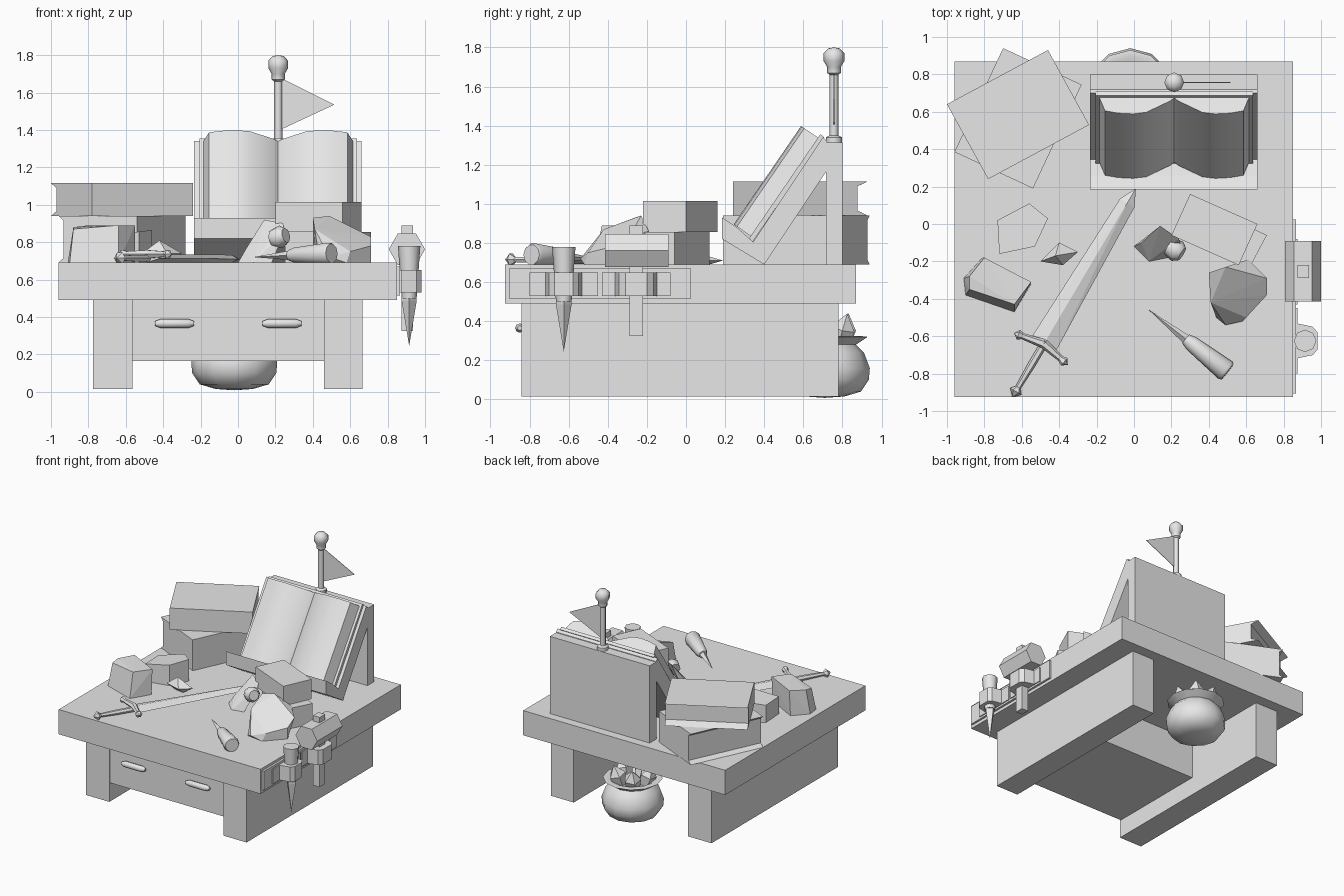
import bpy
import bmesh
import math
from mathutils import Vector, Matrix

default_cube = bpy.data.objects.get("Cube")
if default_cube:
    bpy.data.objects.remove(default_cube, do_unlink=True)

grey = bpy.data.materials.new("plain_grey")
grey.use_nodes = True
grey.diffuse_color = (0.8, 0.8, 0.8, 1)
grey.node_tree.nodes["Principled BSDF"].inputs["Base Color"].default_value = grey.diffuse_color

DESK_TOP = 0.69


def finish(name, bm, smooth=False):
    """Turn a bmesh into a named object with the shared material."""
    bmesh.ops.recalc_face_normals(bm, faces=bm.faces)
    mesh = bpy.data.meshes.new(name)
    bm.to_mesh(mesh)
    bm.free()
    mesh.materials.append(grey)
    obj = bpy.data.objects.new(name, mesh)
    bpy.context.collection.objects.link(obj)
    if smooth:
        bpy.ops.object.select_all(action="DESELECT")
        obj.select_set(True)
        bpy.context.view_layer.objects.active = obj
        bpy.ops.object.shade_smooth_by_angle(angle=math.radians(50))
    return obj


def box(name, x, y, z):
    """Box from (low, high) ranges on each axis."""
    bm = bmesh.new()
    size = [r[1] - r[0] for r in (x, y, z)]
    centre = [(r[0] + r[1]) / 2 for r in (x, y, z)]
    bmesh.ops.create_cube(bm, size=1, matrix=Matrix.Translation(centre) @ Matrix.Diagonal((*size, 1)))
    return finish(name, bm)


def prism(name, outline, depth, smooth=False):
    """Extrude a closed outline of 3D points along a vector."""
    bm = bmesh.new()
    face = bm.faces.new([bm.verts.new(p) for p in outline])
    grown = bmesh.ops.extrude_face_region(bm, geom=[face], use_keep_orig=True)["geom"]
    moved = [v for v in grown if isinstance(v, bmesh.types.BMVert)]
    bmesh.ops.translate(bm, verts=moved, vec=depth)
    return finish(name, bm, smooth)


def side_prism(name, outline, x):
    """Extrude a (y, z) outline across an x range."""
    return prism(name, [(x[0], y, z) for y, z in outline], (x[1] - x[0], 0, 0))


def hull(name, points):
    bm = bmesh.new()
    for p in points:
        bm.verts.new(p)
    bmesh.ops.convex_hull(bm, input=bm.verts[:])
    return finish(name, bm)


def turned(name, profile, start, end=None, sides=12, smooth=True, twist=0):
    """Rings of (radius, distance) around an axis from start towards end."""
    start = Vector(start)
    axis = (Vector(end) - start).normalized() if end else Vector((0, 0, 1))
    turn = axis.to_track_quat("Z", "Y")
    bm = bmesh.new()
    rings = []
    for radius, dist in profile:
        ring = []
        for i in range(sides):
            a = math.tau * i / sides + twist
            ring.append(bm.verts.new(start + turn @ Vector((radius * math.cos(a), radius * math.sin(a), dist))))
        rings.append(ring)
    for low, high in zip(rings, rings[1:]):
        for i in range(sides):
            j = (i + 1) % sides
            bm.faces.new((low[i], low[j], high[j], high[i]))
    bm.faces.new(rings[0])
    bm.faces.new(rings[-1])
    bmesh.ops.remove_doubles(bm, verts=bm.verts, dist=0.0005)
    return finish(name, bm, smooth)


def closed_book(name, corner, across, along, z, notch=0.0):
    """Closed book with a hollow fore edge on its first side."""
    corner, across, along = (Vector((*v, 0)) for v in (corner, across, along))
    step = across.normalized() * notch
    low, high = Vector((0, 0, z[0])), Vector((0, 0, z[1]))
    lip = Vector((0, 0, 0.025))
    outline = [corner + low, corner + across + low, corner + across + high, corner + high]
    if notch:
        outline += [corner + step + high - lip, corner + step + low + lip]
    return prism(name, outline, along)


# Desk
box("desk_top", (-0.96, 0.85), (-0.925, 0.87), (0.49, DESK_TOP))
box("right_leg", (-0.775, -0.565), (-0.84, 0.78), (0.015, 0.49))
box("left_leg", (0.46, 0.665), (-0.84, 0.78), (0.015, 0.49))
box("drawer_box", (-0.565, 0.46), (-0.83, 0.02), (0.165, 0.49))
for side, x in (("right", -0.34), ("left", 0.235)):
    turned(side + "_drawer_handle", [(0.012, 0), (0.024, 0.03), (0.024, 0.18), (0.012, 0.21)],
           (x - 0.105, -0.85, 0.365), (x, -0.85, 0.365), 8)

# Reading stand
STAND_X = (-0.235, 0.66)
box("stand_back", STAND_X, (0.715, 0.8), (DESK_TOP, 1.315))
side_prism("stand_slope", [(0.34, 0.8), (0.4, DESK_TOP), (0.72, 1.17), (0.72, 1.32), (0.7, 1.34)], STAND_X)
side_prism("stand_ledge", [(0.185, 0.93), (0.26, 0.88), (0.35, 0.8), (0.4, DESK_TOP), (0.185, 0.82)], STAND_X)

# Open book lying on the slope
up = Vector((0, 0.565, 0.825))
out = Vector((0, -0.825, 0.565))
spine = Vector((0.215, 0.34, 0.805))


def on_slope(x, height, run=0.0):
    return spine + Vector((x, 0, 0)) + out * height + up * run


prism("open_book_cover", [on_slope(x, h, -0.0) for x, h in
      ((-0.42, 0), (0.42, 0), (0.42, 0.025), (-0.42, 0.025))], up * 0.65)
half_page = [(0.02, 0.045), (0.15, 0.12), (0.22, 0.13), (0.3, 0.125), (0.37, 0.11), (0.4, 0.025)]
for side, s in (("right", -1), ("left", 1)):
    outline = [on_slope(s * x, h, 0.02) for x, h in [(0, 0.025)] + half_page]
    prism(side + "_pages", outline, up * 0.61, smooth=True)

# Flag pole and pennant
turned("flag_pole", [(0.042, 0), (0.042, 0.03), (0.022, 0.04), (0.022, 0.35), (0.035, 0.36), (0.035, 0.39),
       (0.053, 0.42), (0.053, 0.46), (0.03, 0.485), (0, 0.49)], (0.215, 0.757, 1.31), sides=8)
prism("pennant", [(0.225, 0.755, 1.4), (0.515, 0.755, 1.535), (0.225, 0.755, 1.68)], (0, 0.004, 0))

# Stacked books
closed_book("back_lower_book", (-0.96, 0.385), (0.42, -0.195), (0.26, 0.555), (DESK_TOP, 0.94), 0.03)
closed_book("back_upper_book", (-1.0, 0.64), (0.22, -0.4), (0.54, 0.29), (0.94, 1.115), 0.06)
closed_book("side_lower_book", (0.71, -0.06), (-0.09, -0.17), (-0.37, 0.18), (DESK_TOP, 0.855))
closed_book("side_upper_book", (0.3, 0.16), (-0.1, -0.22), (0.36, -0.16), (0.855, 1.015))

# Sword lying on the desk
pommel, tip = Vector((-0.65, -0.925, 0.715)), Vector((0.01, 0.19, 0.71))
aim = (tip - pommel).normalized()
cross = Vector((aim.y, -aim.x, 0))
hilt = pommel + aim * 0.33
lift = Vector((0, 0, 0.022))
shoulder = tip - aim * 0.09
hull("sword_blade", [p + d for p, w in ((hilt, 0.075), (shoulder, 0.045))
     for d in (cross * w, -cross * w, lift, -lift)] + [tip])
turned("sword_grip", [(0, 0), (0.035, 0.035), (0.015, 0.06), (0.02, 0.2), (0.02, 0.35)], pommel, hilt, 6, False)
for s in (1, -1):
    end = hilt + cross * 0.16 * s - aim * 0.03 + lift
    turned("sword_guard", [(0.025, 0), (0.017, 0.12), (0.027, 0.145), (0, 0.17)], hilt + lift, end, 6, False)

# Loose objects on the right half of the desk
hull("leather_pouch", [(0.4, -0.26, DESK_TOP), (0.4, -0.26, 0.93), (0.49, -0.23, 0.94), (0.61, -0.19, 0.86),
     (0.61, -0.19, DESK_TOP), (0.71, -0.29, 0.83), (0.71, -0.38, 0.78), (0.71, -0.38, DESK_TOP),
     (0.6, -0.5, 0.75), (0.58, -0.52, DESK_TOP), (0.49, -0.54, 0.72), (0.44, -0.5, DESK_TOP), (0.41, -0.42, 0.87)])
hull("tilted_jar", [(0, -0.12, DESK_TOP), (0.08, -0.2, DESK_TOP), (0.18, -0.18, DESK_TOP), (0.08, -0.08, 0.7),
     (0.14, -0.01, 0.92), (0.24, -0.08, 0.9), (0.25, -0.11, 0.86), (0.04, -0.1, 0.76)])
turned("jar_mouth", [(0.05, 0), (0.06, 0.05), (0.04, 0.08)], (0.19, -0.12, 0.82), (0.27, -0.17, 0.84), 8)
knife_tip, knife_end = Vector((0.08, -0.46, 0.72)), Vector((0.5, -0.79, 0.74))
turned("knife_blade", [(0, 0), (0.025, 0.25), (0.03, 0.29)], knife_tip, knife_end, 4, False)
turned("knife_handle", [(0.03, 0.25), (0.042, 0.29), (0.06, 0.52), (0.052, 0.535)], knife_tip, knife_end, 10)

# Loose objects on the right-hand side of the model
hull("stone_block", [(-0.9, -0.38, DESK_TOP), (-0.91, -0.29, DESK_TOP), (-0.81, -0.18, DESK_TOP),
     (-0.55, -0.32, DESK_TOP), (-0.64, -0.47, DESK_TOP), (-0.88, -0.35, 0.87), (-0.88, -0.28, 0.88),
     (-0.8, -0.18, 0.89), (-0.55, -0.31, 0.89), (-0.64, -0.43, 0.89)])
rim = [(-0.73, 0.02), (-0.56, 0.11), (-0.46, 0.03), (-0.53, -0.12), (-0.72, -0.16)]
hull("flat_stone", [(x, y, DESK_TOP) for x, y in rim] + [(x, y, 0.86 + 0.13 * (x + 0.5)) for x, y in rim])
hull("small_gem", [(-0.5, -0.2, 0.75), (-0.4, -0.1, 0.73), (-0.3, -0.15, 0.74), (-0.38, -0.22, 0.74),
     (-0.42, -0.17, 0.81), (-0.38, -0.16, DESK_TOP), (-0.45, -0.15, DESK_TOP)])

# Tool rack on the side of the desk
box("rack_plate", (0.85, 0.867), (-0.905, 0.025), (0.515, 0.67))
for label, y, half in (("dagger", -0.625, 0.095), ("hammer", -0.255, 0.11)):
    box(label + "_strap_plate", (0.86, 0.875), (y - 0.175, y + 0.175), (0.53, 0.65))
    prism(label + "_strap", [(0.865, y - half, 0.53), (0.955, y - half * 0.8, 0.53), (0.98, y - half * 0.5, 0.53),
          (0.98, y + half * 0.5, 0.53), (0.955, y + half * 0.8, 0.53), (0.865, y + half, 0.53)], (0, 0, 0.12))
turned("dagger_handle", [(0.04, 0), (0.06, 0.28)], (0.915, -0.625, 0.5), sides=8)
turned("dagger_blade", [(0, 0), (0.04, 0.24), (0.04, 0.28)], (0.915, -0.625, 0.245), sides=4, smooth=False)
box("hammer_handle", (0.875, 0.935), (-0.29, -0.22), (0.325, 0.89))
turned("hammer_head", [(0.097, 0), (0.097, 0.325)], (0.903, -0.415, 0.762), (0.903, 0, 0.762), 6)

# Sack of crystals under the desk
sack = Vector((-0.02, 0.71, 0))
turned("sack", [(0, 0.008), (0.1, 0.015), (0.185, 0.04), (0.225, 0.1), (0.23, 0.16), (0.2, 0.24), (0.16, 0.28),
       (0.22, 0.32), (0.18, 0.325), (0.12, 0.29)], sack, sides=12)
for i in range(5):
    a = math.tau * i / 5 + 0.9
    lean = Vector((math.cos(a), math.sin(a), 0))
    turned("crystal", [(0.05, 0), (0.065, 0.12), (0, 0.2)], sack + lean * 0.08 + Vector((0, 0, 0.25)),
           sack + lean * 0.14 + Vector((0, 0, 0.42)), 5, False)
